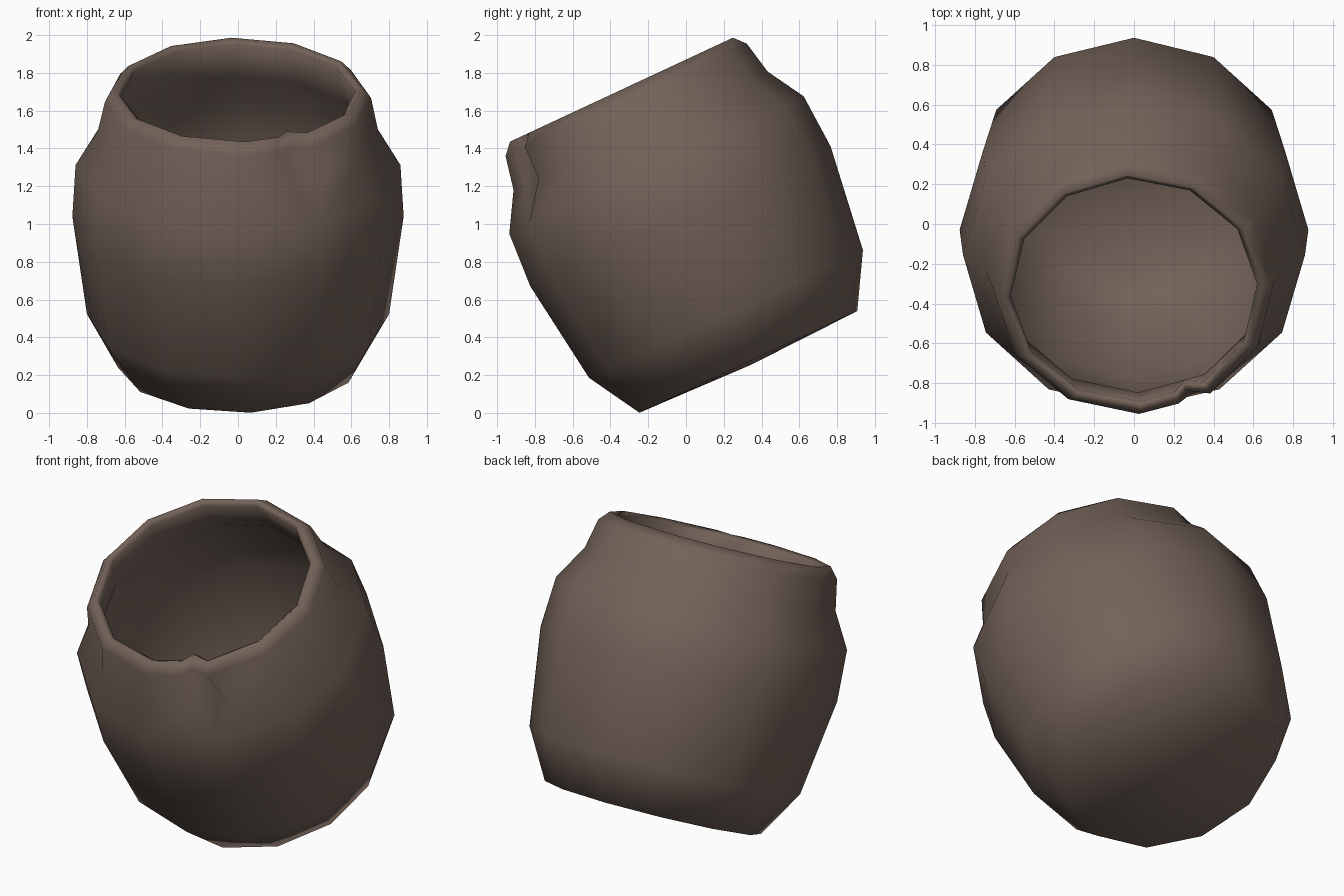
import bpy, bmesh
from math import sin, cos, radians

if "Cube" in bpy.data.objects:
    bpy.data.objects.remove(bpy.data.objects["Cube"])

TILT = radians(25)

clay = bpy.data.materials.new("dark brown clay")
clay.diffuse_color = (0.17, 0.122, 0.098, 1)
clay.use_nodes = True
clay.node_tree.nodes["Principled BSDF"].inputs["Base Color"].default_value = clay.diffuse_color

# Dent in the front of the rim: (angle, radius change) of left edge, fold, right edge
NONE = [(30, 0)] * 3
RIM = [(17, -0.02), (23, -0.07), (31, 0)]
NECK = [(24, -0.01), (34, -0.07), (37.7, 0.01)]
INNER = [(17, -0.02), (24, -0.06), (31, 0)]

# Rings of the pot: height along axis, radius, twist, dent
RINGS = [
    (0.00, 0.64, 6, NONE), (0.28, 0.80, 0, NONE), (0.85, 0.877, 0, NONE),
    (1.15, 0.86, 0, NONE), (1.35, 0.742, 0, NECK), (1.53, 0.705, 2, RIM),
    (1.59, 0.652, 3, RIM), (1.565, 0.62, 3, INNER), (1.35, 0.67, 2, NONE),
    (1.15, 0.79, 0, NONE), (0.85, 0.82, 0, NONE), (0.30, 0.745, 0, NONE),
    (0.06, 0.60, 0, NONE),
]


def place(angle, r, a):
    """Point on the leaning pot; angle 0 is the front."""
    t = radians(angle)
    u = -r * cos(t)
    return (r * sin(t), 0.33 + u * cos(TILT) - a * sin(TILT),
            0.27 + u * sin(TILT) + a * cos(TILT))


# Twelve-sided hollow pot with extra columns for the dent
bm = bmesh.new()
loops = []
for a, r, twist, dent in RINGS:
    cols = [(0, 0)] + dent + [(k * 30, 0) for k in range(2, 12)]
    loops.append([bm.verts.new(place(p + twist, r + d, a)) for p, d in cols])
n = len(loops[0])
for low, high in zip(loops, loops[1:]):
    for i in range(n):
        j = (i + 1) % n
        bm.faces.new((low[i], low[j], high[j], high[i]))

# Underside and inner floor
for loop, a in ((loops[0], -0.02), (loops[-1], 0.04)):
    c = bm.verts.new(place(0, 0, a))
    for i in range(n):
        bm.faces.new((loop[i], loop[(i + 1) % n], c))

bmesh.ops.remove_doubles(bm, verts=bm.verts, dist=0.0005)
bmesh.ops.recalc_face_normals(bm, faces=bm.faces)
for f in bm.faces:
    f.smooth = True

mesh = bpy.data.meshes.new("clay_pot")
bm.to_mesh(mesh)
bm.free()
mesh.materials.append(clay)
pot = bpy.data.objects.new("clay_pot", mesh)
bpy.context.collection.objects.link(pot)
